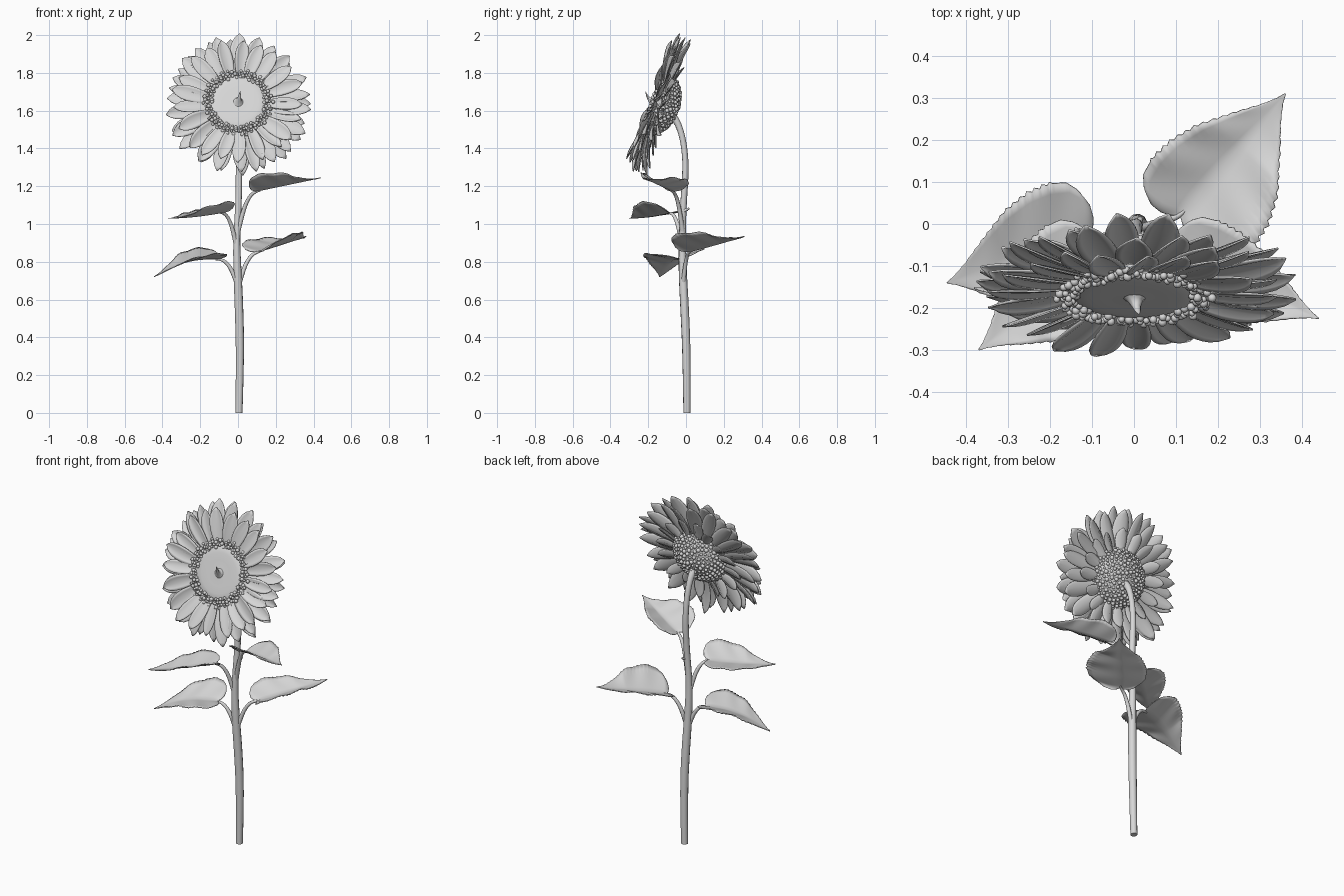
import bpy, bmesh, math, random
from mathutils import Vector, Matrix

if "Cube" in bpy.data.objects:
    bpy.data.objects.remove(bpy.data.objects["Cube"])

random.seed(4)
grey = bpy.data.materials.new("plain grey")
grey.diffuse_color = (0.68, 0.68, 0.68, 1)
grey.use_nodes = True
grey.node_tree.nodes["Principled BSDF"].inputs["Base Color"].default_value = grey.diffuse_color

# Flower head frame: local z faces forward and slightly up
HEAD = Matrix.Translation((0, -0.168, 1.642)) @ Matrix.Rotation(math.radians(69.5), 4, 'X')


def lerp(points, t):
    """Value of a piecewise linear profile at t."""
    for (a, va), (b, vb) in zip(points, points[1:]):
        if t <= b:
            return va + (vb - va) * (t - a) / (b - a)
    return points[-1][1]


def finish(name, bm, matrix=None, thickness=0):
    me = bpy.data.meshes.new(name)
    bm.to_mesh(me)
    bm.free()
    if matrix:
        me.transform(matrix)
    me.shade_smooth()
    me.materials.append(grey)
    ob = bpy.data.objects.new(name, me)
    bpy.context.collection.objects.link(ob)
    if thickness:
        mod = ob.modifiers.new("thickness", 'SOLIDIFY')
        mod.thickness = thickness
        mod.offset = 0
    return ob


def grid(bm, rows):
    """Skin a list of equally long rows of points."""
    vs = [[bm.verts.new(p) for p in row] for row in rows]
    for a, b in zip(vs, vs[1:]):
        for i in range(len(a) - 1):
            bm.faces.new((a[i], a[i + 1], b[i + 1], b[i]))


def tube(name, points):
    """Smooth tube through (x, y, z, radius) points."""
    cu = bpy.data.curves.new(name, 'CURVE')
    cu.dimensions = '3D'
    cu.bevel_depth = 1
    cu.bevel_resolution = 3
    cu.use_fill_caps = True
    sp = cu.splines.new('NURBS')
    sp.points.add(len(points) - 1)
    for p, (x, y, z, r) in zip(sp.points, points):
        p.co = (x, y, z, 1)
        p.radius = r
    sp.order_u = 3
    sp.use_endpoint_u = True
    sp.resolution_u = 5
    cu.materials.append(grey)
    ob = bpy.data.objects.new(name, cu)
    bpy.context.collection.objects.link(ob)
    bpy.ops.object.select_all(action='DESELECT')
    ob.select_set(True)
    bpy.context.view_layer.objects.active = ob
    bpy.ops.object.convert(target='MESH')


# Stem, bending forward into the head
tube("stem", [(0.005, 0.005, 0, 0.019), (0.012, 0.004, 0.3, 0.022), (0.006, -0.007, 0.55, 0.023),
              (-0.003, -0.018, 0.75, 0.022), (-0.008, -0.02, 0.92, 0.018), (0.003, -0.014, 1.1, 0.017),
              (0.005, -0.003, 1.25, 0.017), (0.004, -0.003, 1.36, 0.016), (0.002, -0.022, 1.48, 0.016),
              (0, -0.06, 1.57, 0.019), (0, -0.11, 1.61, 0.022)])
tube("stem_bud", [(0.01, -0.01, 1.07, 0.008), (0.015, 0.01, 1.08, 0.008), (0.015, 0.018, 1.083, 0.004)])

LEAF = [(0, 0.12), (0.02, 0.5), (0.05, 0.76), (0.1, 0.93), (0.2, 1), (0.33, 0.96), (0.5, 0.79),
        (0.7, 0.46), (0.85, 0.2), (0.94, 0.07), (1, 0.01)]


def leaf(name, base, tip, left, right, lift_left, lift_right, arch):
    """Heart shaped leaf with a toothed edge and folded midrib."""
    base, tip = Vector(base), Vector(tip)
    along = tip - base
    side = Vector((-along.y, along.x, 0)).normalized()
    bm = bmesh.new()
    rows, n, m = [], 60, 6
    for i in range(n + 1):
        t = (i / n) ** 1.15
        prof = lerp(LEAF, t)
        tooth = 1 + (0.025 * ((i % 3) - 1) if 12 < i < n - 2 else 0)
        row = []
        for j in range(-m, m + 1):
            s = j / m
            a = abs(s)
            w, lift = (left, lift_left) if s > 0 else (right, lift_right)
            edge = tooth if a == 1 else 1
            p = base + along * (t - 0.09 * (1 - t) ** 4 * math.sin(math.pi * min(a * prof, 0.5)))
            p += side * (s * w * prof * edge)
            p.z += arch * math.sin(math.pi * t) + lift * prof * (a * min(1, prof * 1.5)) ** 1.1
            p.z += 0.004 * math.sin(t * 22 + a * 3) * a * prof   # side veins
            row.append(p)
        rows.append(row)
    grid(bm, rows)
    finish(name, bm, thickness=0.004)


def leaf_stalk(name, root, base, tip):
    """Stalk that rises steeply, then bends outwards into the leaf."""
    r, b = Vector(root), Vector(base)
    def at(h, v):
        return (r.x + (b.x - r.x) * h, r.y + (b.y - r.y) * h, r.z + (b.z - r.z) * v)
    end = b.lerp(Vector(tip), 0.04)
    tube(name, [(*r, 0.013), (*at(0.15, 0.3), 0.012), (*at(0.38, 0.68), 0.0105),
                (*at(0.68, 0.93), 0.009), (*b, 0.007), (*end, 0.004)])


# name, stalk root, leaf base, tip, left/right widths, left/right edge lift, arch
for name, root, base, tip, *shape in [
    ("upper_right", (0.0, -0.018, 0.96), (0.105, -0.075, 1.175), (0.44, -0.225, 1.245), 0.115, 0.125, 0.045, 0.075, 0.0),
    ("upper_left", (-0.008, -0.02, 0.88), (-0.085, -0.085, 1.06), (-0.37, -0.30, 1.03), 0.135, 0.14, 0.065, 0.02, -0.006),
    ("lower_left", (-0.003, -0.018, 0.68), (-0.105, -0.035, 0.815), (-0.445, -0.14, 0.72), 0.17, 0.155, 0.025, 0.055, 0.03),
    ("lower_right", (0.002, -0.016, 0.67), (0.11, 0.02, 0.853), (0.36, 0.31, 0.935), 0.14, 0.18, 0.045, 0.08, -0.002),
]:
    leaf(name + "_leaf", base, tip, *shape)
    leaf_stalk(name + "_leaf_stalk", root, base, tip)

PETAL = [(0, 0.45), (0.2, 0.8), (0.4, 0.97), (0.58, 1), (0.75, 0.9), (0.87, 0.66), (0.95, 0.34), (1, 0.05)]


def petal_ring(name, count, r0, r1, width, height, slope, curl, phase, droop=0):
    """Ring of pointed, cupped petals; droop bends the lowest ones backwards."""
    bm = bmesh.new()
    for k in range(count):
        ang = 2 * math.pi * (k + phase + random.uniform(-0.15, 0.15)) / count
        end = r1 * random.uniform(0.95, 1.02)
        roll = random.uniform(-0.35, 0.35)
        tilt = slope + random.uniform(-0.02, 0.02)
        wid = width * random.uniform(0.9, 1.12)
        bend = random.uniform(-0.015, 0.015)
        curve = curl - droop * max(0, -math.sin(ang))
        rows = []
        for i in range(11):
            t = i / 10
            w = wid * lerp(PETAL, t)
            row = []
            for j in range(-3, 4):
                u = j / 3
                z = height + tilt * t + curve * t * t + 0.3 * w * u * u + u * w * math.sin(roll)
                z += 0.0025 * math.cos(3 * math.pi * u) * math.sin(math.pi * t)   # ribs
                row.append(Vector((r0 + (end - r0) * t, u * w * math.cos(roll) + bend * t * t, z)))
            rows.append([Matrix.Rotation(ang, 3, 'Z') @ p for p in row])
        grid(bm, rows)
    finish(name, bm, HEAD, 0.004)


petal_ring("front_petals", 21, 0.15, 0.355, 0.038, -0.005, 0.03, -0.01, 0.0)
petal_ring("middle_petals", 22, 0.15, 0.39, 0.041, -0.02, 0.02, -0.015, 0.5, 0.025)
petal_ring("back_petals", 20, 0.14, 0.38, 0.040, -0.04, 0.005, -0.015, 0.25, 0.04)
petal_ring("sepals", 16, 0.145, 0.27, 0.030, -0.055, -0.01, -0.01, 0.4)


def lathe(name, profile, segments=48):
    bm = bmesh.new()
    rows = [[(r * math.cos(a), r * math.sin(a), z) for a in
             (2 * math.pi * i / segments for i in range(segments + 1))] for r, z in profile]
    grid(bm, rows)
    bmesh.ops.remove_doubles(bm, verts=bm.verts, dist=1e-5)
    bmesh.ops.recalc_face_normals(bm, faces=bm.faces)
    finish(name, bm, HEAD)


# Disc in front and rounded cup behind
dome = [(0.16 * math.cos(a), -0.02 - 0.108 * math.sin(a)) for a in (i * math.pi / 16 for i in range(9))]
lathe("seed_disc", [(0, 0.012), (0.03, 0.01), (0.07, 0.01), (0.11, 0.01), (0.14, 0.007),
                    (0.16, -0.004)] + dome)

# Bent spike in the middle of the disc
bm = bmesh.new()
grid(bm, [[(0.012 * t + r * math.cos(a), 0.04 * t * t + r * math.sin(a), 0.006 + 0.06 * t)
           for a in (2 * math.pi * i / 12 for i in range(13))]
          for t, r in ((0, 0.032), (0.15, 0.02), (0.45, 0.011), (0.75, 0.007), (1, 0.001))])
finish("centre_spike", bm, HEAD)


def beads(name, spots):
    bm = bmesh.new()
    for p, r in spots:
        bmesh.ops.create_icosphere(bm, subdivisions=2, radius=r, matrix=Matrix.Translation(p))
    finish(name, bm, HEAD)


# Florets round the disc
spots = []
for radius, count, z in ((0.143, 46, 0.009), (0.156, 50, 0.01), (0.169, 50, 0.008), (0.181, 34, 0.004)):
    for k in range(count):
        a = 2 * math.pi * (k + random.uniform(-0.3, 0.3)) / count
        r = radius + random.uniform(-0.006, 0.006)
        spots.append(((r * math.cos(a), r * math.sin(a), z + random.uniform(-0.006, 0.008)),
                      random.uniform(0.007, 0.011)))
beads("florets", spots)

# Bumps spread in a spiral over the back cup
spots = []
for k in range(250):
    h = 1 - 0.95 * (k + 0.5) / 250
    r, a = math.sqrt(1 - h * h), k * 2.39996
    spots.append(((0.163 * r * math.cos(a), 0.163 * r * math.sin(a), -0.02 - 0.11 * h),
                  random.uniform(0.007, 0.012)))
beads("back_bumps", spots)
